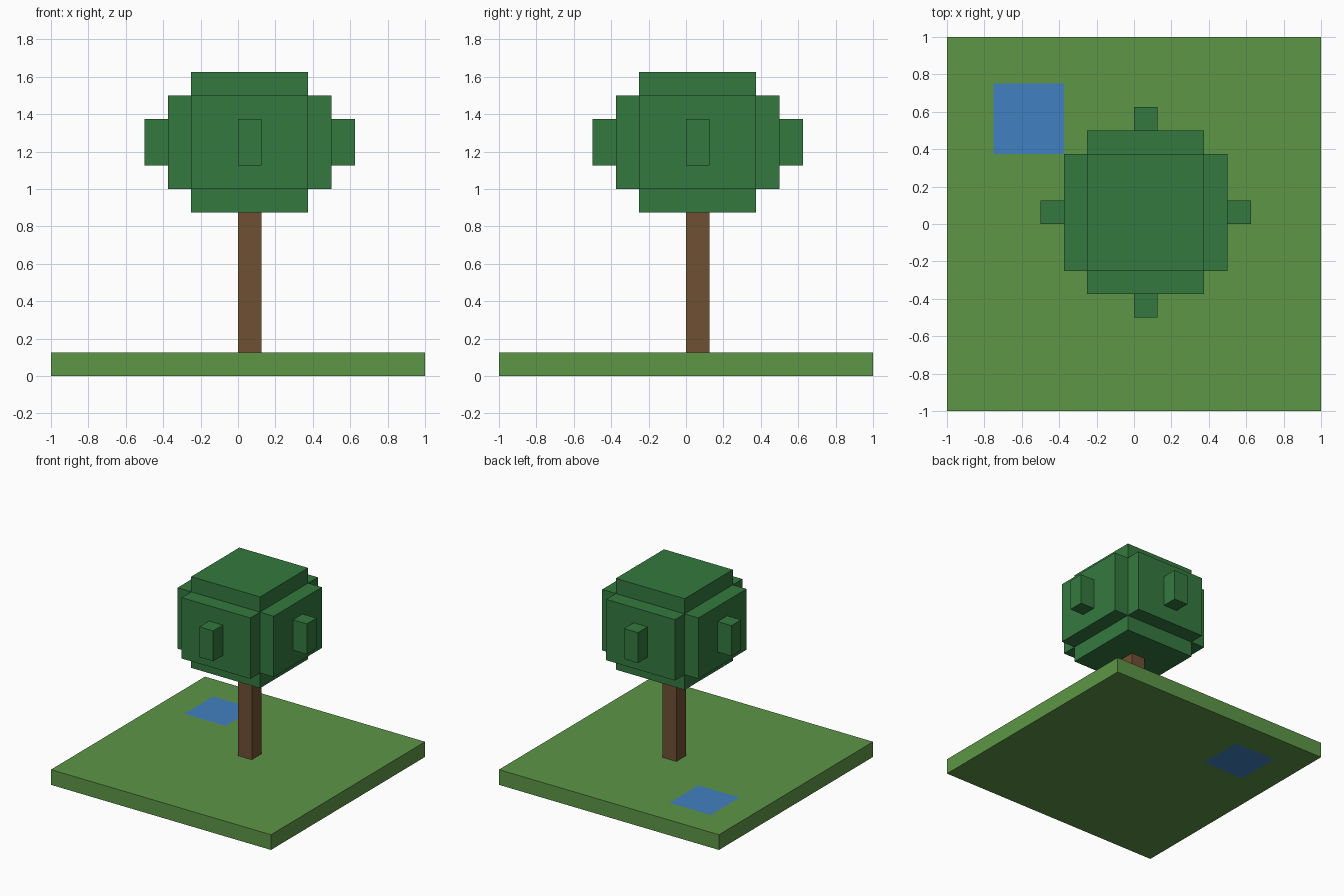
import bpy
import bmesh
from mathutils import Vector

cube = bpy.data.objects.get("Cube")
if cube:
    bpy.data.objects.remove(cube, do_unlink=True)

U = 0.125  # block size


def material(name, rgb):
    mat = bpy.data.materials.new(name)
    mat.use_nodes = True
    color = (*rgb, 1)
    mat.diffuse_color = color
    bsdf = next(n for n in mat.node_tree.nodes if n.type == 'BSDF_PRINCIPLED')
    bsdf.inputs["Base Color"].default_value = color
    return mat


grass = material("grass green", (0.109, 0.305, 0.061))
water = material("water blue", (0.053, 0.216, 0.527))
bark = material("bark brown", (0.162, 0.080, 0.033))
leaf = material("leaf green", (0.034, 0.191, 0.050))


def box(name, low, high, *mats, cuts=(), rule=None):
    """Box between two corners in block units, with optional cuts and a face colour rule."""
    low, high = Vector(low) * U, Vector(high) * U
    bm = bmesh.new()
    bmesh.ops.create_cube(bm, size=1)
    for v in bm.verts:
        v.co = (low + high) / 2 + v.co * (high - low)
    for axis, at in cuts:
        normal = Vector((0, 0, 0))
        normal[axis] = 1
        bmesh.ops.bisect_plane(bm, geom=bm.verts[:] + bm.edges[:] + bm.faces[:],
                               plane_co=normal * at * U, plane_no=normal)
    if rule:
        for f in bm.faces:
            f.material_index = rule(f.calc_center_median() / U)
    mesh = bpy.data.meshes.new(name)
    bm.to_mesh(mesh)
    bm.free()
    for mat in mats:
        mesh.materials.append(mat)
    obj = bpy.data.objects.new(name, mesh)
    bpy.context.collection.objects.link(obj)
    return obj


# Ground slab with a flush pond running through its full thickness
box("ground", (-8, -8, 0), (8, 8, 1), grass, water,
    cuts=((0, -6), (0, -3), (1, 3), (1, 6)),
    rule=lambda c: int(-6 < c.x < -3 and 3 < c.y < 6))

# Trunk
box("trunk", (0, 0, 1), (1, 1, 7), bark)

# Canopy: interlocking boxes, stepped outward on every side
box("canopy_core", (-2, -2, 7), (3, 3, 13), leaf)
box("canopy_side_lobes", (-3, -2, 8), (4, 3, 12), leaf)
box("canopy_front_back_lobes", (-2, -3, 8), (3, 4, 12), leaf)
box("side_leaf_knobs", (-4, 0, 9), (5, 1, 11), leaf)
box("front_back_leaf_knobs", (0, -4, 9), (1, 5, 11), leaf)
